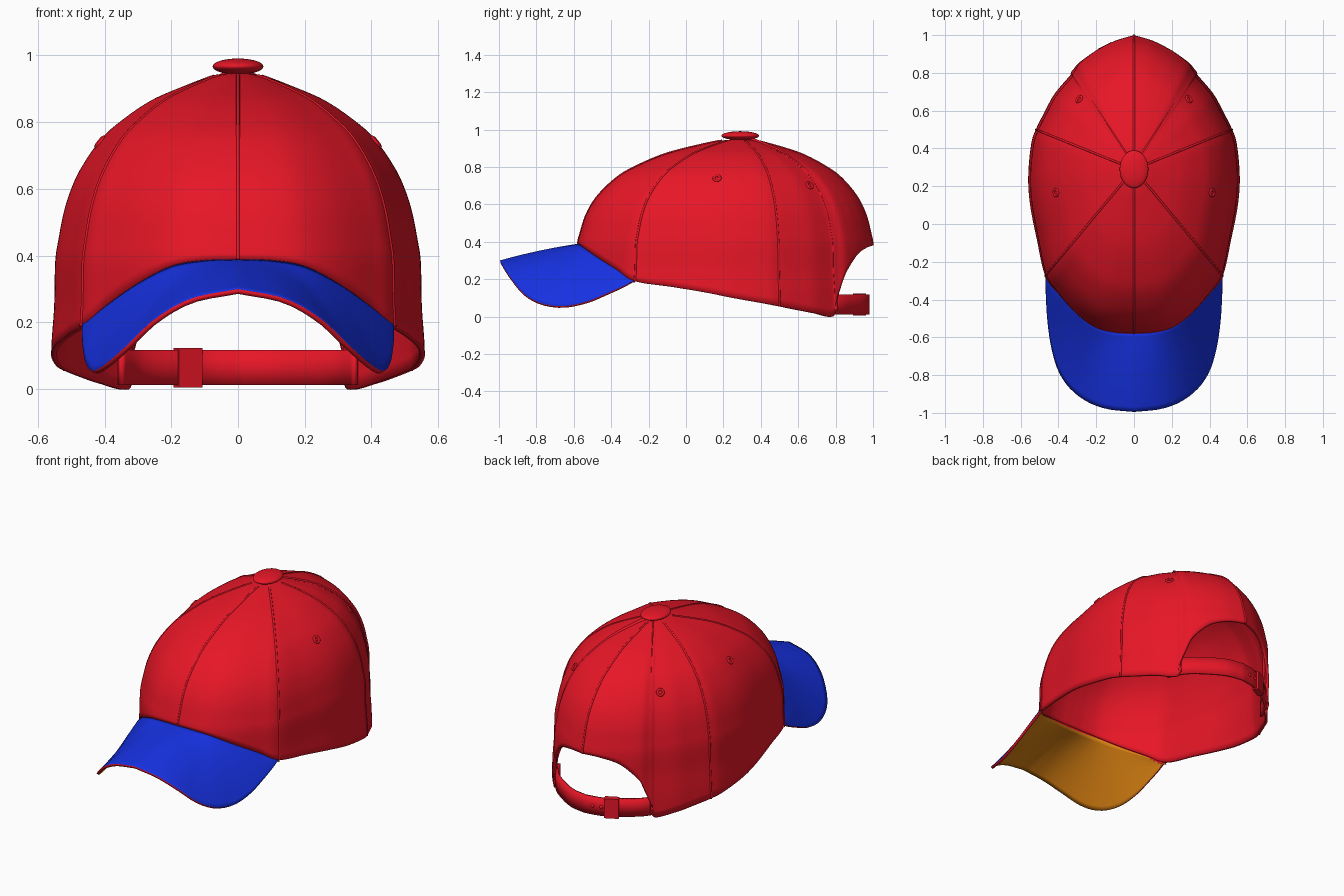
import bpy, bmesh, math
from mathutils import Vector
from mathutils.bvhtree import BVHTree

if "Cube" in bpy.data.objects:
    bpy.data.objects.remove(bpy.data.objects["Cube"])


def material(name, rgb):
    m = bpy.data.materials.new(name)
    m.diffuse_color = (*rgb, 1)
    m.use_nodes = True
    m.node_tree.nodes["Principled BSDF"].inputs["Base Color"].default_value = m.diffuse_color
    return m


RED = material("red_cloth", (0.8, 0.008, 0.02))
BLUE = material("blue_cloth", (0.008, 0.03, 0.75))
ORANGE = material("orange_cloth", (0.7, 0.22, 0.006))


def smooth_path(pts, sub):
    """Catmull-Rom curve through the points."""
    p = [Vector(q) for q in pts]
    p = [2 * p[0] - p[1]] + p + [2 * p[-1] - p[-2]]
    out = []
    for a, b, c, d in zip(p, p[1:], p[2:], p[3:]):
        for s in range(sub):
            t = s / sub
            out.append(0.5 * (2 * b + (c - a) * t + (2 * a - 5 * b + 4 * c - d) * t * t
                              + (3 * b - a - 3 * c + d) * t ** 3))
    return out + [p[-2]]


def finish(ob, mats, angle=40):
    for m in mats:
        ob.data.materials.append(m)
    bpy.ops.object.select_all(action='DESELECT')
    ob.select_set(True)
    bpy.context.view_layer.objects.active = ob
    bpy.ops.object.shade_smooth_by_angle(angle=math.radians(angle))


def sheet(name, rows, mats, thickness, closed=False):
    """Thick cloth sheet from rows of points."""
    bm = bmesh.new()
    v = [[bm.verts.new(p) for p in r] for r in rows]
    n = len(rows[0])
    for a, b in zip(v, v[1:]):
        for i in range(n if closed else n - 1):
            j = (i + 1) % n
            bm.faces.new((a[i], b[i], b[j], a[j]))
    bmesh.ops.remove_doubles(bm, verts=bm.verts[:], dist=1e-4)
    me = bpy.data.meshes.new(name)
    bm.to_mesh(me)
    tree = BVHTree.FromBMesh(bm)
    bm.free()
    ob = bpy.data.objects.new(name, me)
    bpy.context.collection.objects.link(ob)
    mod = ob.modifiers.new("thickness", 'SOLIDIFY')
    mod.thickness, mod.offset = thickness, -1
    if len(mats) == 3:
        mod.material_offset, mod.material_offset_rim = 1, 2
    finish(ob, mats)
    return tree


def mirror_x(pts):
    return [Vector((-p.x, p.y, p.z)) for p in pts]


# Crown: dome profile (radius factor, height) swept round the lower rim
CENTRE = Vector((0, 0.29, 0))
profile = smooth_path([(0, .95, 0), (.12, .94, 0), (.23, .92, 0), (.37, .89, 0), (.48, .86, 0),
                       (.61, .81, 0), (.73, .75, 0), (.85, .65, 0), (.92, .55, 0), (.957, .45, 0),
                       (.975, .38, 0), (.98, .25, 0), (.995, .13, 0), (1, -.01, 0)], 8)


def profile_at(u):
    i = min(int(u), len(profile) - 2)
    return profile[i].lerp(profile[i + 1], u - i)


def u_of_height(z):
    for i, (a, b) in enumerate(zip(profile, profile[1:])):
        if a.y >= z >= b.y:
            return i + (a.y - z) / (a.y - b.y)
    return len(profile) - 1


def column(rim, n=44):
    u_end = u_of_height(rim.z)
    f_end = profile_at(u_end).x
    flat = Vector((rim.x, rim.y, 0)) - CENTRE
    pts = []
    for k in range(n + 1):
        q = profile_at(u_end * k / n)
        p = CENTRE + flat * (q.x / f_end)
        pts.append(Vector((p.x, p.y, q.y)))
    return pts


front_rim = [(0, -.58, .39), (.1, -.575, .387), (.2, -.55, .37), (.3, -.48, .32),
             (.4, -.37, .25), (.47, -.275, .19)]
side_rim = [(.515, -.08, .16), (.55, .1, .13), (.56, .25, .1), (.545, .42, .07),
            (.52, .5, .055), (.47, .6, .035), (.42, .69, .018), (.34, .785, .0)]
back_arch = [(.335, .80, .06), (.32, .82, .13), (.295, .85, .22), (.25, .885, .285),
             (.19, .925, .34), (.1, .97, .37), (0, 1, .38)]
SUB = 6
half = smooth_path(front_rim + side_rim + back_arch, SUB)
rim = half + mirror_x(half[-2:0:-1])
cols = [column(p) for p in rim]
tree = sheet("crown", list(zip(*cols)), [RED], 0.016, closed=True)

# Raised panel seams
for i in (0, 5 * SUB, 10 * SUB, len(half) - 1, len(rim) - 10 * SUB, len(rim) - 5 * SUB):
    cu = bpy.data.curves.new("panel_seam", 'CURVE')
    cu.dimensions, cu.bevel_depth, cu.bevel_resolution = '3D', 0.006, 2
    sp = cu.splines.new('POLY')
    pts = cols[i][4:]
    sp.points.add(len(pts) - 1)
    for s, p in zip(sp.points, pts):
        s.co = (p.x * .997, CENTRE.y + (p.y - CENTRE.y) * .997, p.z - .001, 1)
    cu.materials.append(RED)
    bpy.context.collection.objects.link(bpy.data.objects.new("panel_seam", cu))

# Button on top
bpy.ops.mesh.primitive_uv_sphere_add(segments=40, ring_count=20, location=(0, .29, .967))
button = bpy.context.object
button.name = "top_button"
button.scale = (.076, .1, .024)
finish(button, [RED], 80)

# Ventilation eyelets
for x, y, z in ((.42, .165, .745), (.3, .67, .71)):
    for side in (-1, 1):
        loc, normal, _, _ = tree.find_nearest(Vector((x * side, y, z)))
        bpy.ops.mesh.primitive_torus_add(major_radius=.017, minor_radius=.007, major_segments=20,
                                         minor_segments=8, location=loc,
                                         rotation=normal.to_track_quat('Z', 'Y').to_euler())
        bpy.context.object.name = "eyelet"
        finish(bpy.context.object, [RED], 80)

# Brim: blue on top, orange underneath, red edge
inner = [CENTRE + (p - CENTRE) * .99 for p in half[:5 * SUB + 1]]
for p, q in zip(inner, half):
    p.z = q.z
outer_pts = smooth_path([(0, -.995, .3), (.14, -.98, .272), (.25, -.94, .21), (.34, -.87, .125),
                         (.4, -.78, .073), (.437, -.66, .055), (.457, -.53, .08),
                         (.465, -.42, .125), (.468, -.34, .16), (.468, -.285, .187)], 10)
m = len(inner) - 1
outer = [outer_pts[round(i * (len(outer_pts) - 1) / m)] for i in range(m + 1)]
rows = []
for k in range(17):
    t = k / 16
    right = [a.lerp(b, t) + Vector((0, 0, .03 * t * (1 - t))) for a, b in zip(inner, outer)]
    rows.append(mirror_x(right[:0:-1]) + right)
sheet("brim", rows, [BLUE, ORANGE, RED], 0.015)

# Adjusting strap across the back opening
arc = smooth_path([(.36, .72, 0), (.30, .825, 0), (.2, .905, 0), (.1, .96, 0), (0, .98, 0)], 6)
arc = arc + mirror_x(arc[-2::-1])
sheet("strap", [[p + Vector((0, 0, z)) for p in arc] for z in (.118, .065, .012)], [RED], 0.016)


# Strap buckle and fastening studs
bpy.ops.mesh.primitive_cube_add(size=1, location=(-.15, .928, .064), rotation=(0, 0, .48))
buckle = bpy.context.object
buckle.name = "strap_buckle"
buckle.scale = (.08, .036, .118)
finish(buckle, [RED])
for i in (15, 18, 21):
    p = arc[len(arc) - 1 - i]
    bpy.ops.mesh.primitive_uv_sphere_add(segments=12, ring_count=8, radius=.011,
                                         location=(p.x, p.y - .003, .065))
    bpy.context.object.name = "strap_stud"
    finish(bpy.context.object, [RED], 80)
